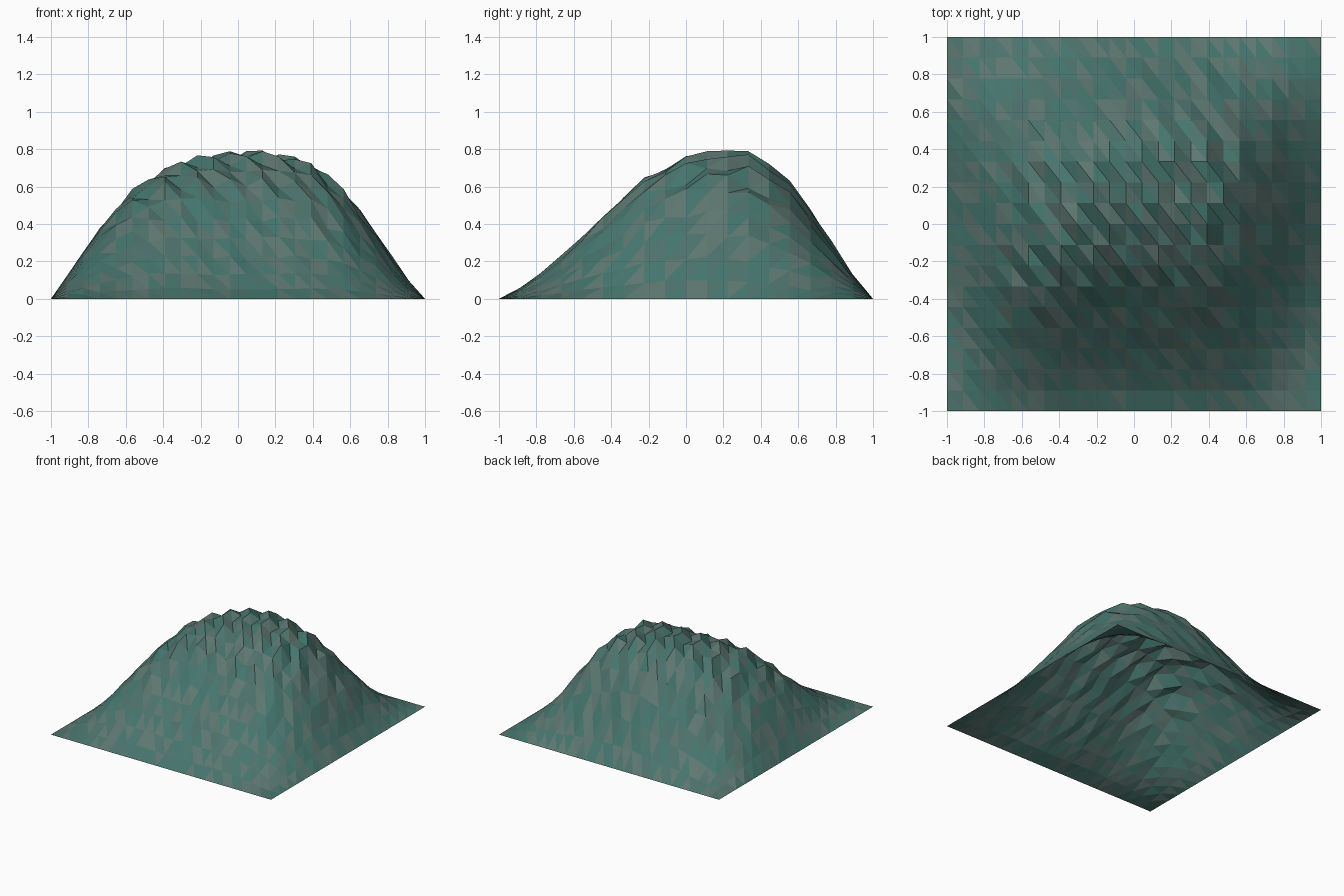
import bpy, bmesh, math, random

if "Cube" in bpy.data.objects:
    bpy.data.objects.remove(bpy.data.objects["Cube"])

random.seed(4)
NX, NY = 23, 18          # cells across and deep

# smooth hill profiles: across (share of full height) and front to back (height)
ACROSS = [(-1, 0), (-.91, .16), (-.83, .32), (-.74, .48), (-.65, .62), (-.57, .73), (-.39, .89),
          (-.2, .97), (.05, 1), (.2, .99), (.39, .92), (.57, .74), (.74, .45), (.83, .27), (.91, .13), (1, 0)]
DEPTH = [(-1, 0), (-.89, .05), (-.78, .125), (-.67, .215), (-.55, .32), (-.44, .425), (-.33, .53),
         (-.22, .62), (-.11, .685), (0, .74), (.11, .77), (.22, .78), (.33, .765), (.44, .715),
         (.55, .62), (.67, .47), (.78, .295), (.89, .13), (1, 0)]


def sample(profile, t):
    for (a, va), (b, vb) in zip(profile, profile[1:]):
        if t <= b:
            return va + (vb - va) * (t - a) / (b - a)
    return profile[-1][1]


def height(i, j):
    if i in (0, NX) or j in (0, NY):
        return 0.0
    x, y = 2 * i / NX - 1, 2 * j / NY - 1
    # the ridge bends towards the front at both sides
    bend = (0.17 if x < 0 else 0.11) * x * x / (0.15 + x * x) * (1 - y * y)
    base = sample(ACROSS, x) * sample(DEPTH, y + bend)
    # ripple flips every column, and drifts from row to row
    side = 1 if i % 2 else -1
    ripple = side * math.cos(math.radians(100 * (j - 7))) * 0.033 * (base / 0.775) ** 1.5
    rough = random.uniform(-0.01, 0.01) * min(1, base / 0.2)
    return max(0.0, min(0.8, base + ripple + rough))


# hill: an open sheet of flat triangles in two mixed greens
bm = bmesh.new()
grid = [[bm.verts.new((2 * i / NX - 1, 2 * j / NY - 1, height(i, j)))
         for i in range(NX + 1)] for j in range(NY + 1)]
for j in range(NY):
    for i in range(NX):
        a, b = grid[j][i], grid[j][i + 1]
        c, d = grid[j + 1][i + 1], grid[j + 1][i]
        for tri in ((a, b, d), (b, c, d)):
            bm.faces.new(tri).material_index = random.randrange(3)
mesh = bpy.data.meshes.new("hill")
bm.to_mesh(mesh)
bm.free()

for name, colour in (("teal_green", (0.06, 0.18, 0.155, 1)),
                     ("muted_green", (0.075, 0.17, 0.15, 1)),
                     ("grey_green", (0.11, 0.185, 0.165, 1))):
    mat = bpy.data.materials.new(name)
    mat.diffuse_color = colour
    mat.use_nodes = True
    mat.node_tree.nodes["Principled BSDF"].inputs["Base Color"].default_value = mat.diffuse_color
    mesh.materials.append(mat)
hill = bpy.data.objects.new("hill", mesh)
bpy.context.collection.objects.link(hill)
